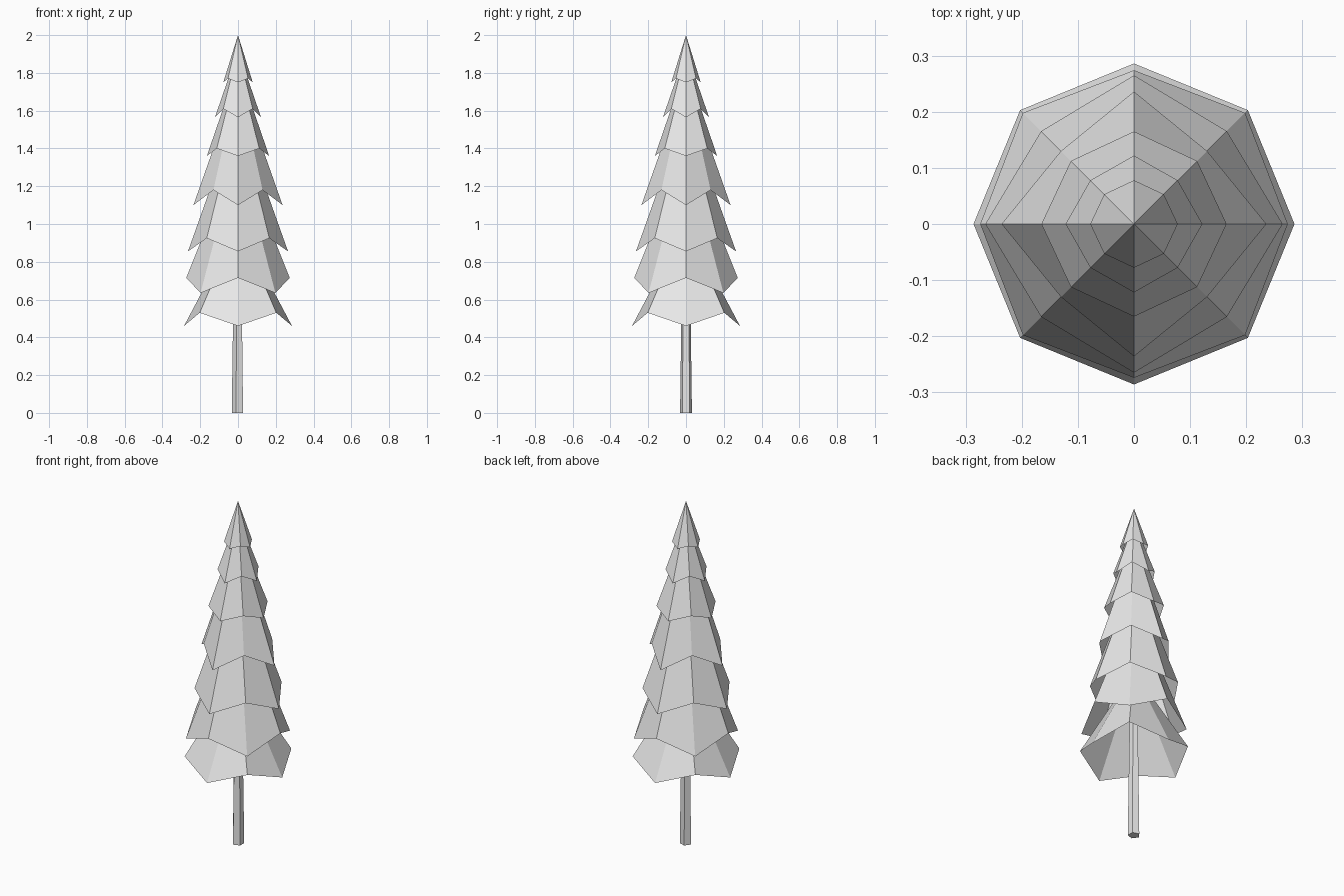
import bpy
import bmesh
from math import sin, cos, pi

cube = bpy.data.objects.get("Cube")
if cube:
    bpy.data.objects.remove(cube, do_unlink=True)

# One plain grey for the whole tree
grey = bpy.data.materials.new("light_grey")
grey.use_nodes = True
grey.diffuse_color = (0.8, 0.8, 0.8, 1)
grey.node_tree.nodes["Principled BSDF"].inputs["Base Color"].default_value = (0.8, 0.8, 0.8, 1)


def finish(name, bm):
    mesh = bpy.data.meshes.new(name)
    bm.to_mesh(mesh)
    bm.free()
    mesh.materials.append(grey)
    obj = bpy.data.objects.new(name, mesh)
    bpy.context.collection.objects.link(obj)
    return obj


def branch_tier(name, axis_r, axis_z, diag_r, diag_z, apex_z):
    """Open eight-sided skirt whose rim alternates between two radii and heights."""
    bm = bmesh.new()
    apex = bm.verts.new((0, 0, apex_z))
    rim = []
    for i in range(8):
        r, z = (diag_r, diag_z) if i % 2 else (axis_r, axis_z)
        a = i * pi / 4
        rim.append(bm.verts.new((r * cos(a), r * sin(a), z)))
    for i in range(8):
        bm.faces.new((rim[i], rim[(i + 1) % 8], apex))
    return finish(name, bm)


# Branch tiers from bottom to top: axis radius, axis z, diagonal radius, diagonal z, apex z
tiers = [
    (0.286, 0.46, 0.287, 0.53, 1.00),
    (0.274, 0.715, 0.28, 0.635, 1.40),
    (0.265, 0.855, 0.234, 0.925, 1.60),
    (0.236, 1.10, 0.184, 1.18, 1.77),
    (0.165, 1.36, 0.159, 1.40, 1.84),
    (0.122, 1.565, 0.110, 1.61, 1.92),
    (0.078, 1.75, 0.075, 1.77, 2.00),
]
for i, tier in enumerate(tiers):
    branch_tier(f"branch_tier_{i + 1}", *tier)

# Tapered five-sided trunk with a corner towards the right
bm = bmesh.new()
rings = []
for r, z in ((0.033, 0), (0.02, 0.95)):
    rings.append([bm.verts.new((-r * cos(k * 2 * pi / 5), -r * sin(k * 2 * pi / 5), z))
                  for k in range(5)])
low, high = rings
bm.faces.new(low[::-1])
bm.faces.new(high)
for k in range(5):
    n = (k + 1) % 5
    bm.faces.new((low[k], low[n], high[n], high[k]))
finish("trunk", bm)
